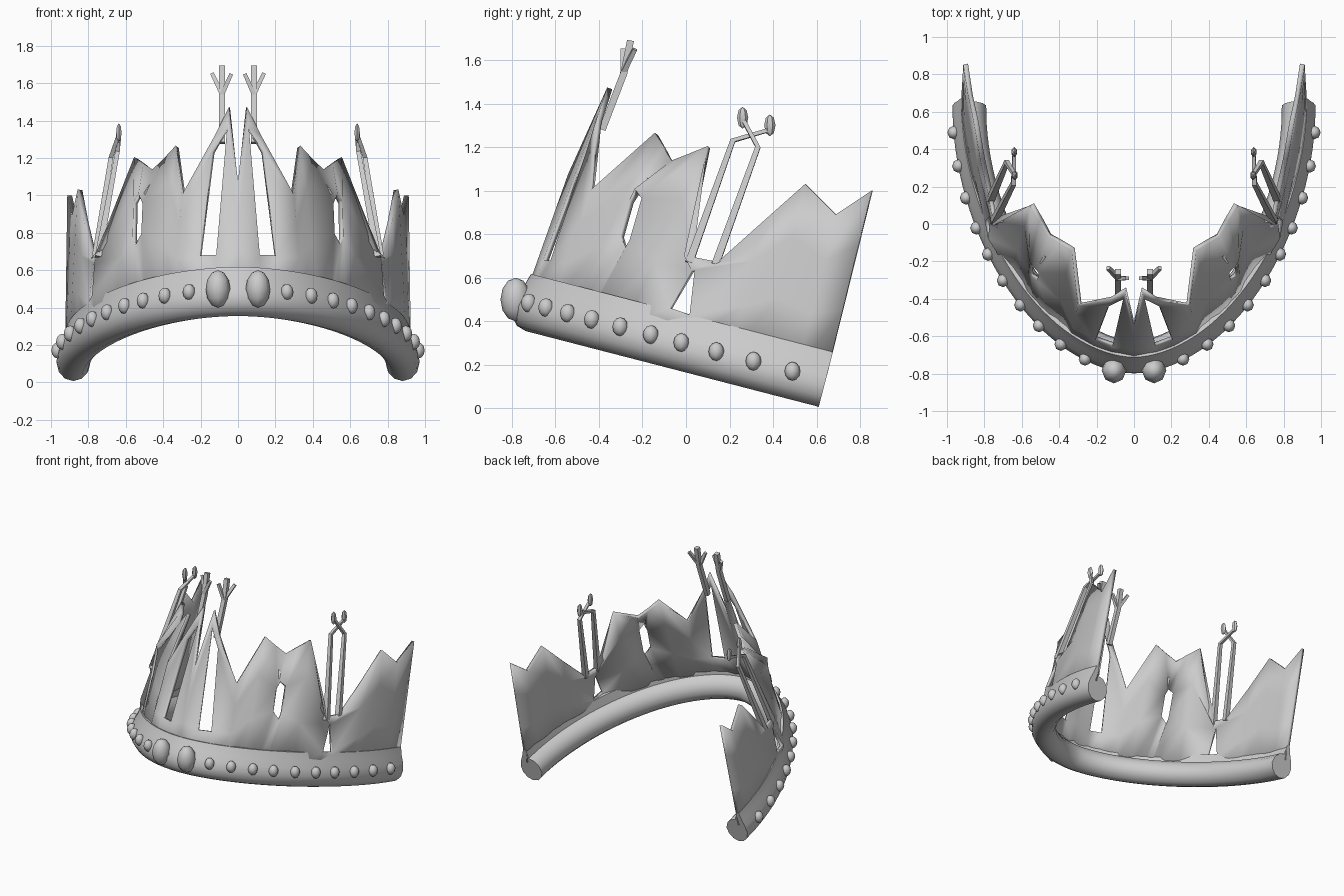
import bpy, bmesh, math
from mathutils import Vector

if "Cube" in bpy.data.objects:
    bpy.data.objects.remove(bpy.data.objects["Cube"])

P = 1.85


def tilt(x, u, w):
    """Crown space (u = depth, w = height) to the tilted world space."""
    return Vector((x, .968 * u + .25 * w, .165 - .25 * u + .968 * w))


def rim(t, inset=0.0):
    """Plan curve of the outer rim from front (t=0) to the back end."""
    def pt(a):
        if a >= math.pi / 2:
            return Vector((.97, .6 + (a - math.pi / 2)))
        return Vector((.97 * max(math.sin(a), 0) ** (2 / P), .6 - 1.45 * math.cos(a) ** (2 / P)))
    if t < 1e-4:
        return Vector((0, -.85 + inset))
    d = (pt(t + .01) - pt(t - .01)).normalized()
    p = pt(t) - Vector((d.y, -d.x)) * inset
    return Vector((max(p.x, 0), p.y))


def rim_t(u):
    return math.acos(((.6 - u) / 1.45) ** (P / 2))


def finish(name, bm, angle=40, thick=0.0):
    bmesh.ops.recalc_face_normals(bm, faces=bm.faces)
    me = bpy.data.meshes.new(name)
    bm.to_mesh(me)
    bm.free()
    ob = bpy.data.objects.new(name, me)
    bpy.context.collection.objects.link(ob)
    m = ob.modifiers.new("mirror", 'MIRROR')
    m.use_clip = True
    if thick:
        s = ob.modifiers.new("thickness", 'SOLIDIFY')
        s.thickness, s.offset = thick, 0
    bpy.ops.object.select_all(action='DESELECT')
    ob.select_set(True)
    bpy.context.view_layer.objects.active = ob
    bpy.ops.object.shade_smooth_by_angle(angle=math.radians(angle))
    return ob


# Rounded base band: teardrop section swept along the rim
section = [(.09, 0), (.045, .013), (.012, .05), (0, .1), (.01, .15), (.03, .2), (.047, .26),
           (.07, .26), (.085, .19), (.125, .18), (.162, .145), (.18, .095), (.168, .05), (.135, .013)]
bm = bmesh.new()
rings = []
N = 32
for i in range(N + 1):
    t = (math.pi / 2 + .03) * i / N
    ring = []
    for ins, w in section:
        p = rim(t, ins)
        ring.append(bm.verts.new(tilt(p.x, p.y, w)))
    rings.append(ring)
for a, b in zip(rings, rings[1:]):
    for j in range(len(section)):
        k = (j + 1) % len(section)
        bm.faces.new((a[j], a[k], b[k], b[j]))
bm.faces.new(rings[-1])
finish("base_band", bm)


# Jagged wall: columns of base, low, high and top points
def base(t):
    p = rim(t, .058)
    return tilt(p.x, p.y, .15)


def ruled(t, top, f1=.35, f2=.7):
    b, top = base(t), Vector(top)
    return [b, b.lerp(top, f1), b.lerp(top, f2), top]


def bent(t, lo, hi, top):
    return [base(t), Vector(lo), Vector(hi), Vector(top)]


columns = [
    ruled(0, (0, -.53, 1.07)),
    ruled(.173, (.045, -.35, 1.47), .18, .885),
    ruled(.29, (.12, -.40, 1.32), .22, .89),
    ruled(.42, (.29, -.43, 1.0)),
    ruled(.525, (.325, -.135, 1.26)),
    bent(.609, (.51, -.295, .79), (.505, -.25, .95), (.39, -.095, 1.19)),
    bent(.657, (.54, -.275, .73), (.525, -.23, 1.0), (.45, -.06, 1.13)),
    bent(.709, (.552, -.255, .77), (.548, -.20, .96), (.495, .02, 1.165)),
    ruled(.832, (.545, .105, 1.2)),
    bent(.992, (.77, -.07, .46), (.757, .03, .63), (.745, 0, .70)),
    bent(1.083, (.785, .02, .43), (.758, .042, .635), (.765, .15, .67)),
    ruled(1.24, (.81, .35, .85)),
    ruled(1.347, (.845, .55, 1.03)),
    ruled(1.476, (.875, .69, .89)),
    ruled(math.pi / 2 + .03, (.9, .855, 1.0)),
]
openings = {1, 5, 6, 9}
bm = bmesh.new()
cols = [[bm.verts.new(p) for p in c] for c in columns]
for i in range(len(cols) - 1):
    for r in range(3):
        if r == 1 and i in openings:
            continue
        a, b = cols[i], cols[i + 1]
        bm.faces.new((a[r], b[r], b[r + 1], a[r + 1]))
finish("pointed_wall", bm, thick=.026)


# Square rods that follow a path
def rod(bm, pts, radii):
    pts = [Vector(p) for p in pts]
    prev = None
    for i, p in enumerate(pts):
        d = (pts[min(i + 1, len(pts) - 1)] - pts[max(i - 1, 0)]).normalized()
        s = d.cross(Vector((0, 1, 0))).normalized()
        f = d.cross(s)
        ring = [bm.verts.new(p + (s * a + f * b) * radii[i]) for a, b in ((1, 1), (-1, 1), (-1, -1), (1, -1))]
        if prev:
            for j in range(4):
                k = (j + 1) % 4
                bm.faces.new((prev[j], prev[k], ring[k], ring[j]))
        else:
            bm.faces.new(ring)
        prev = ring
    bm.faces.new(prev)


def bead(bm, centre, size, seg=8, rings=6):
    made = bmesh.ops.create_uvsphere(bm, u_segments=seg, v_segments=rings, radius=1)
    for v in made["verts"]:
        v.co = Vector(centre) + Vector(v.co[i] * size[i] for i in range(3))


# Forked twigs on the front spikes
bm = bmesh.new()
rod(bm, [(.085, -.385, 1.28), (.085, -.285, 1.54), (.085, -.255, 1.69)], [.016, .016, .016])
rod(bm, [(.085, -.29, 1.54), (.138, -.235, 1.65)], [.012, .01])
rod(bm, [(.085, -.29, 1.54), (.036, -.29, 1.65)], [.012, .01])
finish("front_twig", bm, 30)

# Crossed side struts with crystal tips
bm = bmesh.new()
rod(bm, [(.748, .015, .67), (.645, .215, 1.23), (.64, .385, 1.28)], [.018, .012, .009])
rod(bm, [(.765, .135, .66), (.68, .33, 1.20), (.637, .26, 1.33)], [.018, .012, .009])
finish("side_strut", bm, 30)

bm = bmesh.new()
for c in ((.64, .385, 1.30), (.637, .26, 1.335)):
    bead(bm, c, (.017, .026, .05), 6, 4)
finish("strut_crystal", bm, 30)

# Beads along the rim and the large front pair
bm = bmesh.new()
for u in (.472, .287, .111, -.055, -.2, -.345, -.48, -.594, -.697, -.779):
    p = rim(rim_t(u))
    bead(bm, tilt(p.x, p.y, .128), (.034, .036, .043))
finish("rim_bead", bm, 50)

bm = bmesh.new()
bead(bm, (.107, -.782, .5), (.066, .07, .1))
finish("front_gem", bm, 50)
